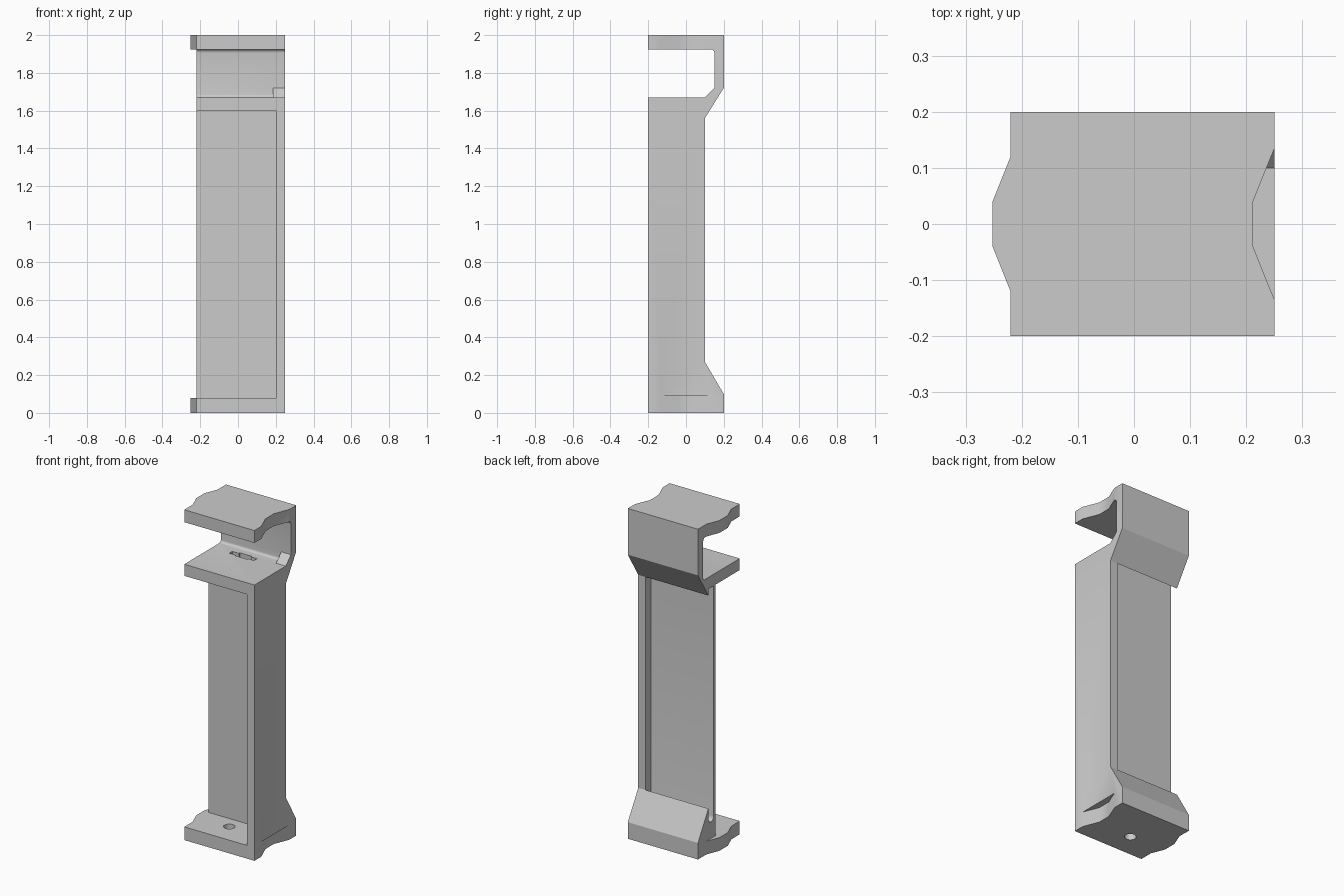
import bpy
import bmesh
from math import cos, sin, pi, radians
from mathutils import Vector

cube = bpy.data.objects.get("Cube")
if cube:
    bpy.data.objects.remove(cube, do_unlink=True)

grey = bpy.data.materials.new("light_grey")
grey.use_nodes = True
grey.diffuse_color = (0.6, 0.6, 0.6, 1)
grey.node_tree.nodes["Principled BSDF"].inputs["Base Color"].default_value = (0.6, 0.6, 0.6, 1)

X_MIN, X_MAX = -0.22, 0.25


def prism(name, points, axis, lo, hi):
    """Extrude a closed outline along x (outline is y,z) or z (outline is x,y)."""
    bm = bmesh.new()
    place = (lambda a, b: (lo, a, b)) if axis == "x" else (lambda a, b: (a, b, lo))
    step = Vector((hi - lo, 0, 0)) if axis == "x" else Vector((0, 0, hi - lo))
    face = bm.faces.new([bm.verts.new(place(a, b)) for a, b in points])
    out = bmesh.ops.extrude_face_region(bm, geom=[face])
    bmesh.ops.translate(bm, vec=step, verts=[v for v in out["geom"] if isinstance(v, bmesh.types.BMVert)])
    bmesh.ops.recalc_face_normals(bm, faces=bm.faces[:])
    mesh = bpy.data.meshes.new(name)
    bm.to_mesh(mesh)
    bm.free()
    obj = bpy.data.objects.new(name, mesh)
    mesh.materials.append(grey)
    bpy.context.collection.objects.link(obj)
    return obj


def arc(cx, cy, r, start, end, steps=5):
    angles = [radians(start + (end - start) * i / steps) for i in range(steps + 1)]
    return [(cx + r * cos(a), cy + r * sin(a)) for a in angles]


def combine(target, other, operation):
    mod = target.modifiers.new(operation, "BOOLEAN")
    mod.operation = operation
    mod.solver = "EXACT"
    mod.object = other
    bpy.context.view_layer.objects.active = target
    bpy.ops.object.modifier_apply(modifier=mod.name)
    bpy.data.objects.remove(other, do_unlink=True)


def rect(a0, b0, a1, b1):
    return [(a0, b0), (a1, b0), (a1, b1), (a0, b1)]


# Side outline: foot, column, shelf and hooked top
outline = [(-0.2, 0), (0.2, 0), (0.2, 0.1), (0.1, 0.27), (0.1, 1.56), (0.2, 1.72), (0.2, 2), (-0.2, 2), (-0.2, 1.925)]
outline += arc(0.13, 1.905, 0.02, 90, 0)
outline += arc(0.135, 1.685, 0.015, 0, -90)
outline += [(-0.2, 1.67)]
body = prism("bracket_body", outline, "x", X_MIN, X_MAX)

# Corner gusset on the shelf
combine(body, prism("gusset", [(0.1, 1.67), (0.1, 1.65), (0.16, 1.68), (0.16, 1.73), (0.15, 1.72)],
                    "x", 0.185, X_MAX), "UNION")

# Interlocking tabs on one side, matching notches on the other
tab = [(-0.15, 0.12), (X_MIN, 0.12), (-0.252, 0.04), (-0.252, -0.04), (X_MIN, -0.12), (-0.15, -0.12)]
notch = [(0.3, 0.258), (0.212, 0.04), (0.212, -0.04), (0.3, -0.258)]
for lo, hi in ((0, 0.08), (1.925, 2)):
    combine(body, prism("tab", tab, "z", lo, hi), "UNION")
for lo, hi in ((-0.1, 0.09), (1.9, 2.1)):
    combine(body, prism("notch", notch, "z", lo, hi), "DIFFERENCE")

# Front and back pockets, leaving a thin central panel and one side wall
combine(body, prism("front_pocket", rect(-0.3, 0.08, 0.03, 1.6), "x", -0.3, 0.2), "DIFFERENCE")
back = arc(0.075, 0.205, 0.025, 180, 360, 8)
back += [(0.1, 0.27), (0.15, 0.4), (0.15, 1.45), (0.1, 1.56), (0.1, 1.6), (0.05, 1.6)]
combine(body, prism("back_pocket", back, "x", -0.3, 0.2), "DIFFERENCE")

# Stepped connector slot in the shelf and screw hole in the foot
slot = [(-0.1, 0.06), (-0.055, 0.06), (-0.055, 0.052), (0.025, 0.052), (0.025, 0.06),
        (0.065, 0.06), (0.065, 0.088), (0.025, 0.088), (0.025, 0.097), (-0.055, 0.097),
        (-0.055, 0.088), (-0.1, 0.088)]
combine(body, prism("connector_slot", slot, "z", 1.58, 1.75), "DIFFERENCE")
combine(body, prism("screw_hole", arc(-0.02, -0.055, 0.032, 0, 345, 23), "z", -0.1, 0.12), "DIFFERENCE")

# Soft shading over the shallow tab angles, crisp edges elsewhere
bpy.ops.object.select_all(action="DESELECT")
body.select_set(True)
bpy.context.view_layer.objects.active = body
bpy.ops.object.shade_smooth_by_angle(angle=pi / 6)
